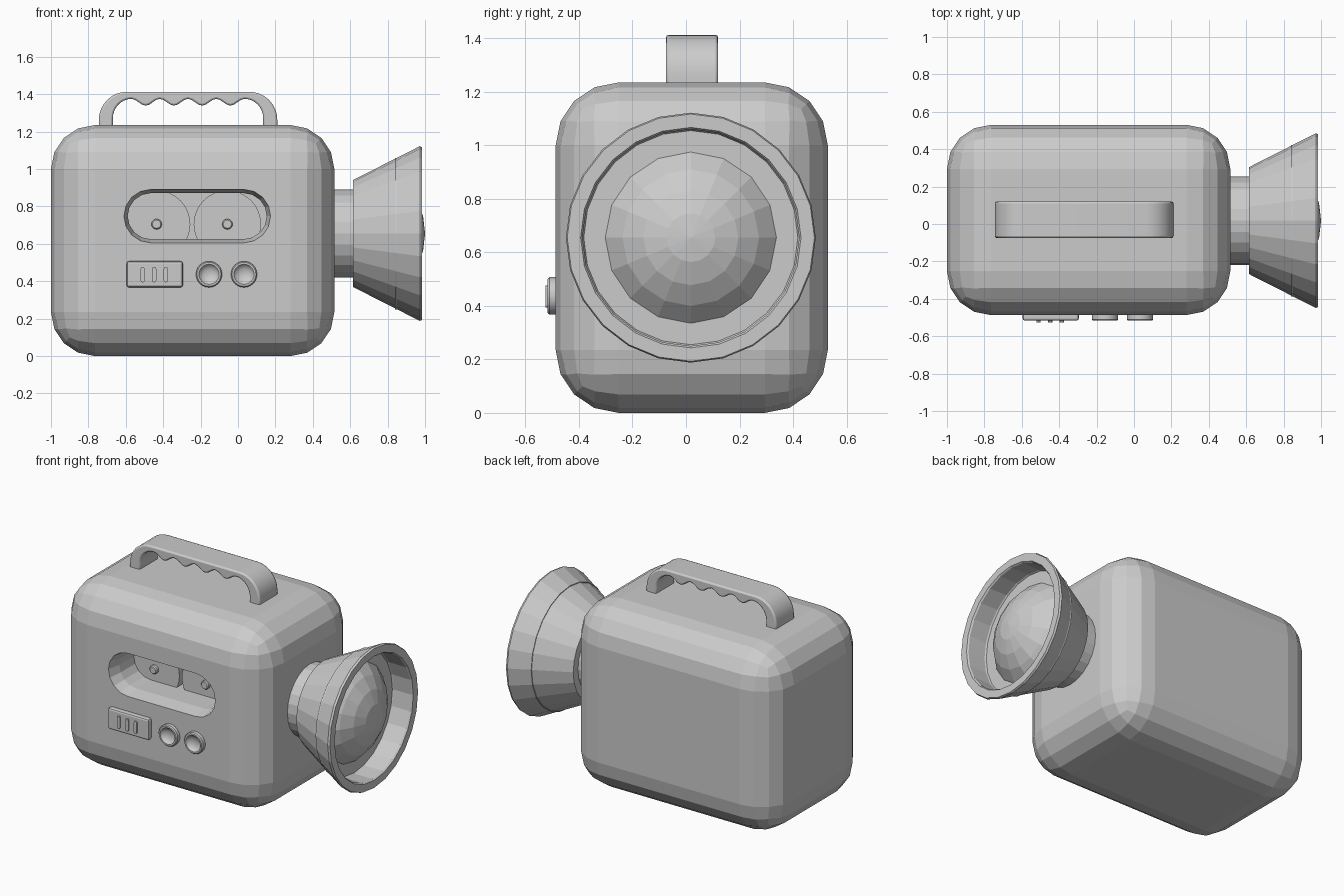
import bpy, bmesh, math
from mathutils import Matrix, Vector

if "Cube" in bpy.data.objects:
    bpy.data.objects.remove(bpy.data.objects["Cube"])

TO_X = Matrix.Rotation(math.pi / 2, 4, 'Y')    # local z -> +x
TO_FRONT = Matrix.Rotation(math.pi / 2, 4, 'X')  # local z -> -y


def finish(name, bm, smooth=False):
    bmesh.ops.recalc_face_normals(bm, faces=bm.faces)
    me = bpy.data.meshes.new(name)
    bm.to_mesh(me)
    bm.free()
    ob = bpy.data.objects.new(name, me)
    bpy.context.collection.objects.link(ob)
    if smooth:
        bpy.ops.object.select_all(action='DESELECT')
        ob.select_set(True)
        bpy.context.view_layer.objects.active = ob
        bpy.ops.object.shade_smooth_by_angle(angle=math.radians(35))
    return ob


def loft(name, loops, smooth=False):
    """Skin a list of equal-length closed loops and cap both ends."""
    bm = bmesh.new()
    rings = [[bm.verts.new(p) for p in loop] for loop in loops]
    n = len(rings[0])
    for a, b in zip(rings, rings[1:]):
        for i in range(n):
            j = (i + 1) % n
            bm.faces.new((a[i], a[j], b[j], b[i]))
    bm.faces.new(rings[0])
    bm.faces.new(rings[-1])
    return finish(name, bm, smooth)


def lathe(name, profile, centre, rot, sides, smooth=False):
    """Revolve (radius, height) points about a turned axis."""
    loops = []
    for r, h in profile:
        loops.append([Vector(centre) + rot @ Vector((r * math.cos(2 * math.pi * i / sides),
                      r * math.sin(2 * math.pi * i / sides), h)) for i in range(sides)])
    return loft(name, loops, smooth)


def box(name, lo, hi, bevel, segments):
    lo, hi = Vector(lo), Vector(hi)
    bm = bmesh.new()
    bmesh.ops.create_cube(bm, size=1)
    for v in bm.verts:
        v.co = (lo + hi) / 2 + v.co * (hi - lo)
    ob = finish(name, bm)
    mod = ob.modifiers.new("round", 'BEVEL')
    mod.width, mod.segments = bevel, segments
    return ob


def pill(cx, cz, half, r, y, steps=8):
    pts = []
    for side, start in ((1, -90), (-1, 90)):
        for i in range(steps + 1):
            a = math.radians(start + 180 * i / steps)
            pts.append((cx + side * (half - r) + r * math.cos(a), y, cz + r * math.sin(a)))
    return pts


# Rounded body with the slot window cut into its front
body = box("body", (-1, -0.487, 0), (0.515, 0.53, 1.235), 0.235, 4)
cutter = loft("window_cutter", [pill(-0.218, 0.748, 0.392, 0.143, -0.6),
                                pill(-0.218, 0.748, 0.392, 0.143, -0.487),
                                pill(-0.218, 0.748, 0.372, 0.123, -0.40),
                                pill(-0.218, 0.748, 0.372, 0.123, -0.15)])
cutter.hide_render = True
cutter.hide_viewport = True
cut = body.modifiers.new("window", 'BOOLEAN')
cut.operation, cut.object, cut.solver = 'DIFFERENCE', cutter, 'EXACT'

# Reels and their pegs inside the window
for side, x in (("left", -0.435), ("right", -0.057)):
    lathe(side + "_reel", [(0.18, 0.13), (0.18, 0.25)], (x, 0, 0.705), TO_FRONT, 32, True)
    lathe(side + "_peg", [(0.028, 0.24), (0.028, 0.265), (0.022, 0.272)],
          (x, 0, 0.705), TO_FRONT, 16, True)

# Control plate with three raised bars
plate = box("control_plate", (-0.595, -0.517, 0.367), (-0.295, -0.45, 0.507), 0.012, 2)
for i in range(3):
    x = -0.51 + i * 0.062
    loft("plate_bar_%d" % (i + 1), [pill(0, 0, 0.042, 0.011, y, 4) for y in (-0.50, -0.526)]
         ).matrix_world = Matrix.Translation((x, 0, 0.435)) @ Matrix.Rotation(math.pi / 2, 4, 'Y')

# Dished round knobs
for side, x in (("left", -0.155), ("right", 0.032)):
    lathe(side + "_knob", [(0.07, 0.45), (0.07, 0.51), (0.064, 0.517), (0.054, 0.517),
                           (0.046, 0.505), (0.028, 0.495), (0.006, 0.492)],
          (x, 0, 0.437), TO_FRONT, 24, True)

# Lens neck, flared hood and domed glass
LENS = (0, 0.018, 0.655)
lathe("lens_neck", [(0.236, 0.48), (0.236, 0.63)], LENS, TO_X, 24)
lathe("lens_hood", [(0.286, 0.615), (0.467, 0.972), (0.462, 0.985), (0.412, 0.985),
                    (0.405, 0.975), (0.405, 0.84)], LENS, TO_X, 24)
R = 0.408
top = math.asin(0.32 / R)
dome = [(R * math.sin(top * t / 4), 1.0 - R + R * math.cos(top * t / 4)) for t in (4, 3, 2, 1)]
lathe("lens_glass", [(0.32, 0.835)] + dome + [(0.002, 1.0)], LENS, TO_X, 16)

# Carry handle: arched outline with a scalloped finger grip underneath
mid, half, zt, zb = -0.267, 0.477, 1.413, 1.22
outer, inner = [(-half, zb)], [(-half + 0.075, zb)]
for i in range(9):
    a = math.pi / 2 * i / 8
    outer.append((-half + 0.15 * (1 - math.cos(a)), zt - 0.15 * (1 - math.sin(a))))
    inner.append((-half + 0.075 + 0.1 * (1 - math.cos(a)), 1.27 + 0.105 * math.sin(a)))
outer += [(-x, z) for x, z in reversed(outer)]
wave = []
for i in range(1, 32):
    x = -0.302 + 0.604 * i / 32
    wave.append((x, 1.357 + 0.018 * math.cos(2 * math.pi * (x + 0.302) / 0.151)))
inner = inner + wave + [(-x, z) for x, z in reversed(inner)]
outline = outer + inner[::-1]
handle = loft("carry_handle", [[(mid + x, y, z) for x, z in outline] for y in (-0.075, 0.12)], True)
edge = handle.modifiers.new("edge", 'BEVEL')
edge.width, edge.segments, edge.angle_limit = 0.01, 2, math.radians(60)
